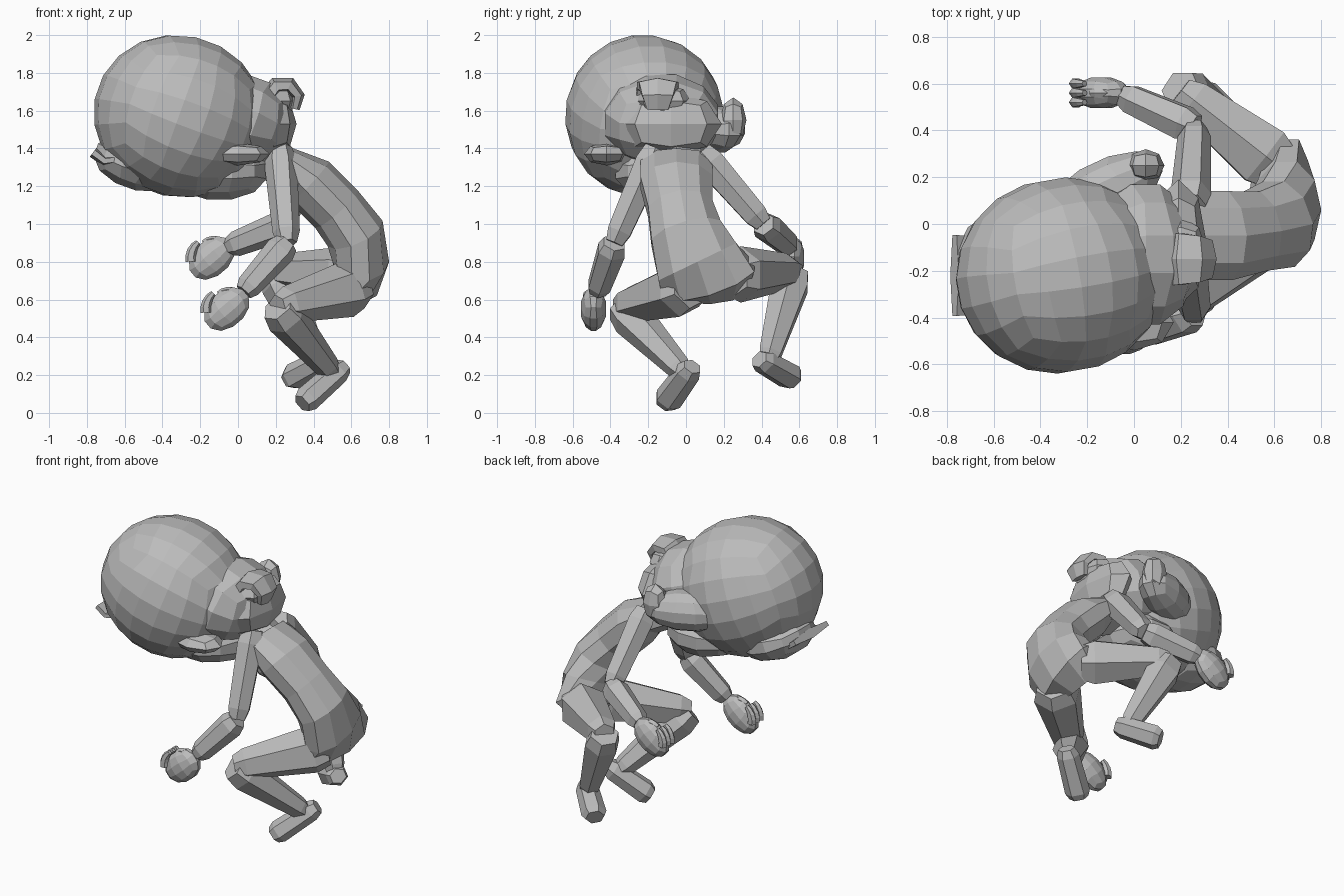
import bpy, bmesh
from math import pi, sin, cos, tan, radians
from mathutils import Vector, Euler

default_cube = bpy.data.objects.get("Cube")
if default_cube:
    bpy.data.objects.remove(default_cube, do_unlink=True)

grey = (.5, .5, .5, 1)
clay = bpy.data.materials.new("clay grey")
clay.use_nodes = True
clay.diffuse_color = grey
clay.node_tree.nodes["Principled BSDF"].inputs["Base Color"].default_value = grey


def finish(name, bm):
    bmesh.ops.recalc_face_normals(bm, faces=bm.faces)
    mesh = bpy.data.meshes.new(name)
    bm.to_mesh(mesh)
    bm.free()
    mesh.materials.append(clay)
    part = bpy.data.objects.new(name, mesh)
    bpy.context.collection.objects.link(part)


def loft(name, points, widths, depths, sides=6):
    """Capped skin over rings whose width runs along y as far as the path allows."""
    bm = bmesh.new()
    rings = []
    last = len(points) - 1
    for i, (point, width, depth) in enumerate(zip(points, widths, depths)):
        along = (points[min(i + 1, last)] - points[max(i - 1, 0)]).normalized()
        across = Vector((0, 1, 0))
        across = (across - along * across.dot(along)).normalized()
        out = along.cross(across)
        angles = [2 * pi * (k + .5) / sides for k in range(sides)]
        rings.append([bm.verts.new(point + across * width * cos(a) + out * depth * sin(a))
                      for a in angles])
    for lower, upper in zip(rings, rings[1:]):
        for k in range(sides):
            following = (k + 1) % sides
            bm.faces.new((lower[k], lower[following], upper[following], upper[k]))
    bm.faces.new(rings[0])
    bm.faces.new(rings[-1])
    finish(name, bm)


def limb(name, start, end, start_radius, end_radius, flatness=1):
    """Straight tapered limb segment with chamfered ends."""
    steps = ((0, .75), (.15, 1), (.88, 1), (1, .75))
    points = [start.lerp(end, t) for t, scale in steps]
    radii = [(start_radius + (end_radius - start_radius) * t) * scale for t, scale in steps]
    loft(name, points, radii, [r * flatness for r in radii])


def curl(name, centre, radius, first, last, width, depth):
    """Tapering strip bent round a centre in the upright plane."""
    steps = [i / 4 for i in range(5)]
    angles = [radians(first + (last - first) * t) for t in steps]
    points = [centre + Vector((cos(a), 0, sin(a))) * radius for a in angles]
    taper = [1 - t * t / 2 for t in steps]
    loft(name, points, [width * s for s in taper], [depth * s for s in taper])


def ball(name, centre, size, cuts=2, turn=(0, 0, 0)):
    """Faceted ellipsoid made of an even grid of quads, turned after sizing."""
    bm = bmesh.new()
    bmesh.ops.create_cube(bm, size=2)
    bmesh.ops.subdivide_edges(bm, edges=bm.edges, cuts=cuts, use_grid_fill=True)
    rotation = Euler([radians(angle) for angle in turn]).to_matrix()
    for vert in bm.verts:
        direction = Vector([tan(c * pi / 4) for c in vert.co]).normalized()
        sized = Vector([d * s for d, s in zip(direction, size)])
        vert.co = Vector(centre) + rotation @ sized
    finish(name, bm)


# Head: large skull, narrower base behind it, and the face below
ball("skull", (-.31, -.22, 1.57), (.46, .42, .43), 4, (0, 20, 10))
ball("head_base", (.03, -.13, 1.55), (.25, .32, .25), 2, (0, 20, 0))
ball("nape", (.19, -.08, 1.53), (.12, .27, .17), 1)
ball("jaw", (-.1, -.12, 1.28), (.27, .27, .16))
ball("lower_face", (-.55, -.18, 1.32), (.23, .24, .14), 2, (0, 20, 0))
ball("cheek", (-.12, .15, 1.5), (.27, .13, .13), 2, (0, 0, 25))
ball("nose", (.05, .25, 1.55), (.08, .07, .12), 1)
ball("brow", (-.35, .05, 1.48), (.2, .12, .1), 1, (0, 20, 0))
ball("temple", (0, -.42, 1.37), (.17, .12, .06), 1)

# Ears: curled rims on opposite sides of the head
curl("left_ear", Vector((.24, -.15, 1.66)), .08, 170, -40, .13, .05)
ball("left_ear_hollow", (.2, -.12, 1.65), (.11, .15, .09), 1)
curl("right_ear", Vector((-.68, -.22, 1.43)), .1, 210, 390, .2, .03)

# Body: neck and curved back, widening towards the pelvis
limb("neck", Vector((-.05, -.05, 1.45)), Vector((.36, -.05, 1.24)), .14, .16, .7)
spine = [Vector(p) for p in ((.24, -.05, 1.34), (.38, -.05, 1.22), (.52, -.03, 1.08), (.62, 0, .95),
                             (.65, .06, .8), (.62, .12, .7), (.54, .13, .64))]
loft("torso", spine, (.2, .2, .18, .2, .24, .27, .2), (.08, .15, .15, .16, .15, .14, .08), 10)

# Legs: hip, knee, ankle and toe of each side
legs = {
    "right": ((.64, .02, .67), (.21, -.34, .56), (.51, 0, .2), (.34, -.11, .05)),
    "left": ((.62, .24, .73), (.2, .57, .75), (.42, .43, .26), (.27, .57, .18)),
}
for side, joints in legs.items():
    hip, knee, ankle, toe = [Vector(joint) for joint in joints]
    limb(side + "_thigh", hip, knee, .16, .09)
    limb(side + "_shin", knee, ankle, .12, .06)
    limb(side + "_foot", ankle.lerp(toe, -.3), toe, .07, .08, .9)

# Arms: shoulder, elbow, wrist and palm of each side
arms = {
    "right": ((.22, -.16, 1.4), (.26, -.38, .9), (.03, -.47, .64), (-.06, -.49, .55)),
    "left": ((.24, .08, 1.38), (.26, .41, 1), (-.05, .55, .88), (-.14, .56, .82)),
}
for side, joints in arms.items():
    shoulder, elbow, wrist, palm = [Vector(joint) for joint in joints]
    limb(side + "_upper_arm", shoulder, elbow, .09, .07)
    limb(side + "_forearm", elbow, wrist, .085, .065)
    ball(side + "_palm", palm, (.14, .07, .1), 2, (0, -40, 0))
    # Curled fingers, side by side, with the thumb above them
    for k, finger in enumerate(("index", "middle", "little")):
        knuckle = palm + Vector((0, .04 * (k - 1), 0))
        curl(f"{side}_{finger}_finger", knuckle, .11, 190, 130, .025, .03)
    curl(side + "_thumb", palm, .09, 60, 120, .03, .03)
